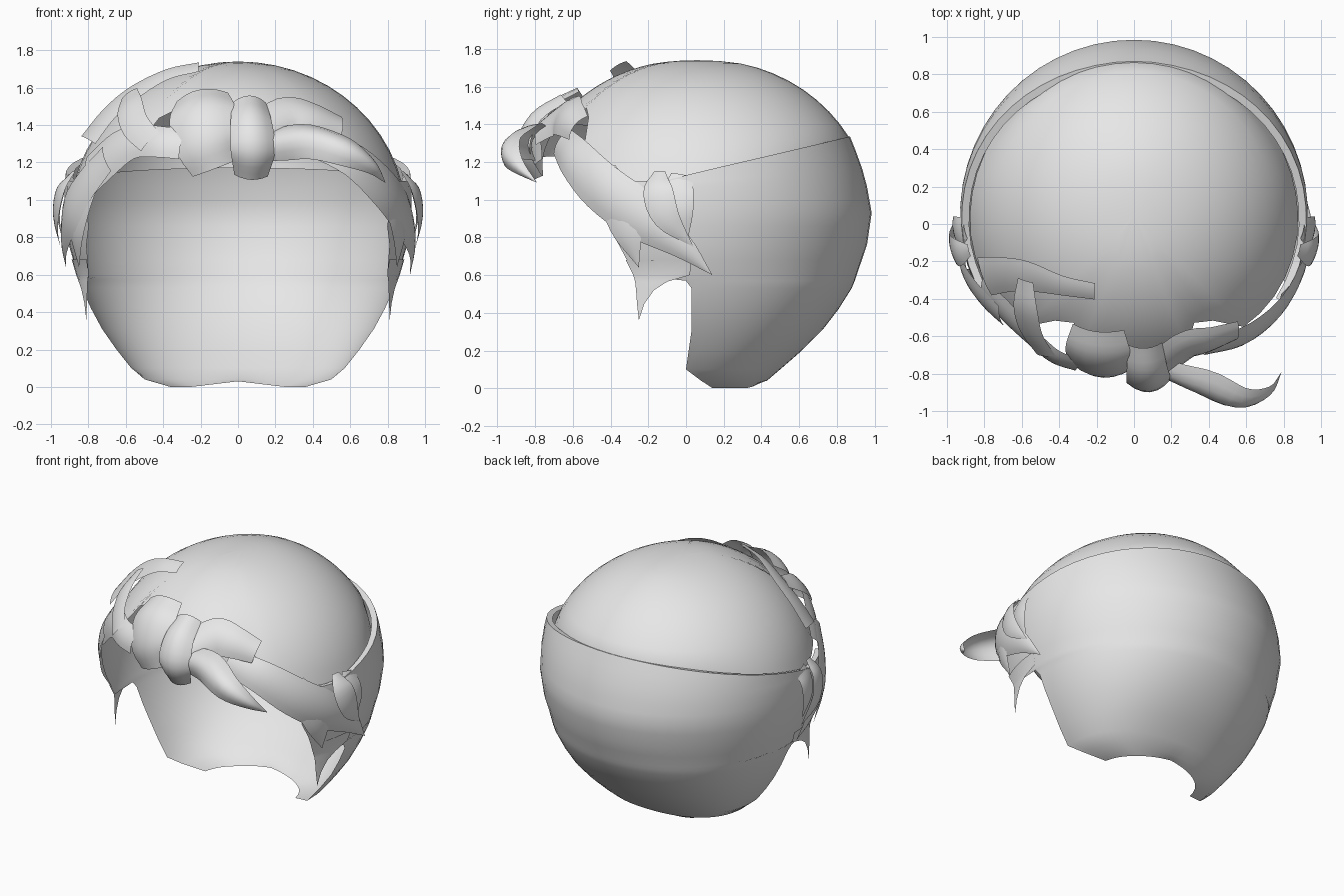
import bpy, bmesh, math
from mathutils import Vector

cube = bpy.data.objects.get("Cube")
if cube:
    bpy.data.objects.remove(cube)

hair = bpy.data.materials.new("light grey hair")
hair.use_nodes = True
GREY = (0.8, 0.8, 0.8, 1)
hair.diffuse_color = GREY
hair.node_tree.nodes["Principled BSDF"].inputs["Base Color"].default_value = GREY
CENTRE = Vector((0, 0.1, 0.9))


def lerp_table(table, key):
    """Straight-line lookup in rows that start with a rising key."""
    if key <= table[0][0]:
        return table[0][1:]
    for a, b in zip(table, table[1:]):
        if key <= b[0]:
            t = (key - a[0]) / (b[0] - a[0])
            return [p + (q - p) * t for p, q in zip(a[1:], b[1:])]
    return table[-1][1:]


def grid_object(name, rows, closed=False):
    """Skin rows of points with quads, facing away from the head centre."""
    bm = bmesh.new()
    vs = [[bm.verts.new(p) for p in row] for row in rows]
    n = len(rows[0])
    for lower, upper in zip(vs, vs[1:]):
        for i in range(n if closed else n - 1):
            j = (i + 1) % n
            bm.faces.new((lower[i], lower[j], upper[j], upper[i]))
    bmesh.ops.remove_doubles(bm, verts=bm.verts, dist=0.0005)
    bm.normal_update()
    if sum(f.normal.dot(f.calc_center_median() - CENTRE) for f in bm.faces) < 0:
        bmesh.ops.reverse_faces(bm, faces=bm.faces)
    mesh = bpy.data.meshes.new(name)
    bm.to_mesh(mesh)
    bm.free()
    mesh.materials.append(hair)
    obj = bpy.data.objects.new(name, mesh)
    bpy.context.collection.objects.link(obj)
    bpy.ops.object.select_all(action='DESELECT')
    obj.select_set(True)
    bpy.context.view_layer.objects.active = obj
    bpy.ops.object.shade_smooth_by_angle(angle=math.radians(50))


# Level sections of the back hair: height, half width, back reach
SECTION = [(0, .37, .38), (.04, .5, .43), (.1, .57, .5), (.2, .65, .615),
           (.35, .755, .765), (.54, .84, .885), (.76, .905, .96), (.93, .93, .985),
           (1.07, .93, .96), (1.2, .915, .925), (1.33, .89, .87)]
# Front edge of the back hair: height, y
FRONT = [(0, .14), (.04, .08), (.1, 0), (.31, .03), (.53, .03), (.57, 0),
         (.6, -.27), (.86, -.41), (1.08, -.42)]
MID = 0.05


def rim(y):
    return 1.1 + 0.23 * max(0, (y + .1) / .97) ** 0.9


def on_shell(y, z, side, lift=0.0):
    w, b = lerp_table(SECTION, z)
    s = max(-1, min(1, (y - MID) / (b - MID)))
    return side * (w * math.sqrt(1 - s * s) + lift)


# Back hair: open in front, with a raised neckline and a slanted top rim
COLS = 36
rows = []
for z in (0, .04, .1, .2, .31, .42, .53, .57, .6, .68, .76, .86, .93, 1.0, 1.07):
    w, b = lerp_table(SECTION, z)
    f = lerp_table(FRONT, z)[0]
    start = math.asin(max(-.95, (f - MID) / (b - MID)))
    row = []
    for i in range(COLS + 1):
        a = start + (math.pi - 2 * start) * i / COLS
        full = 1 + .05 * max(0, 1 - z / .7) * math.sin(2 * a) ** 2
        x = w * full * math.cos(a)
        dip = .03 * max(0, 1 - abs(x) / .25) if z == 0 else 0
        row.append((x, MID + (b - MID) * full * math.sin(a), z + dip))
    rows.append(row)
base = rows[-1]
for k, inset in ((.35, 0), (.7, 0), (1, 0), (1, .04)):
    row = []
    for x, y, z in base:
        top = z + (rim(y * .93) - z) * k
        w, b = lerp_table(SECTION, top)
        w0, b0 = lerp_table(SECTION, z)
        row.append((x * (w - inset) / w0,
                    MID + (y - MID) * (b - inset - MID) / (b0 - MID), top - inset * .2))
    rows.append(row)
grid_object("back_hair", rows)

# Crown dome: front edge rises to a fringe line with a notch either side,
# and its back edge tucks inside the back hair
AROUND, UP = 48, 12
rows = []
for k in range(UP + 1):
    row = []
    for i in range(AROUND):
        a = 2 * math.pi * i / AROUND
        s = math.sin(a)
        if s < 0:
            low = 1.07 + .37 * max(0, -s - .1) ** 2.2 / .8
            if s < -.7 and .45 < abs(math.cos(a)) < .65:
                low += .16
        else:
            low = rim(s * .87) - .04 - .12 * s
        start = math.asin((low - .9) / .84)
        phi = start + (math.pi / 2 - start) * k / UP
        c = math.cos(phi)
        cy = .06 + .05 * s * min(1, c * 5)
        reach = min(c, .87) if s > 0 else c
        row.append((.9 * c * math.cos(a), cy + .88 * reach * s, .9 + .84 * math.sin(phi)))
    rows.append(row)
grid_object("crown", rows, closed=True)


def lock(name, path, bulge=0.35, steps=4, across=6):
    """Curved lock of hair along x, y, z, half-width points."""
    pts = [Vector(p) for p in path]
    pts = [pts[0] * 2 - pts[1]] + pts + [pts[-1] * 2 - pts[-2]]
    spine = []
    for a, b, c, d in zip(pts, pts[1:], pts[2:], pts[3:]):
        for k in range(steps):
            t = k / steps
            spine.append(.5 * (2 * b + (c - a) * t + (2 * a - 5 * b + 4 * c - d) * t * t
                               + (3 * b - a - 3 * c + d) * t ** 3))
    spine.append(pts[-2])
    rows = []
    for i, p in enumerate(spine):
        tangent = (spine[min(i + 1, len(spine) - 1)] - spine[max(i - 1, 0)]).xyz.normalized()
        out = (p.xyz - CENTRE).normalized()
        side = tangent.cross(out).normalized()
        out = side.cross(tangent)
        w = max(p.w, 0)
        rows.append([p.xyz + side * w * (2 * j / across - 1)
                     + out * w * bulge * (1 - (2 * j / across - 1) ** 2)
                     for j in range(across + 1)])
    grid_object(name, rows)


# Fringe: centre knot with clumps on both sides
lock("fringe_knot", [(.06, -.64, 1.52, .09), (.07, -.78, 1.42, .11),
                     (.08, -.84, 1.27, .12), (.07, -.77, 1.13, .09)], .5)
lock("fringe_right_clump", [(-.19, -.55, 1.55, .14), (-.19, -.68, 1.46, .18),
                            (-.17, -.76, 1.31, .17), (-.12, -.76, 1.17, .13)])
lock("fringe_right_band", [(-.3, -.75, 1.3, .09), (-.42, -.71, 1.31, .09),
                           (-.54, -.61, 1.31, .1), (-.66, -.49, 1.25, .13),
                           (-.79, -.36, 1.13, .13)], .25)
lock("fringe_left_clump", [(.13, -.77, 1.36, .1), (.27, -.65, 1.44, .13),
                           (.4, -.62, 1.43, .11), (.55, -.57, 1.38, .08)])
lock("fringe_horn", [(.17, -.76, 1.29, .09), (.36, -.83, 1.31, .11),
                     (.56, -.92, 1.26, .09), (.71, -.89, 1.18, .045),
                     (.79, -.79, 1.09, 0)], .7)

# Long sweeping lock on the left side
lock("left_sweep", [(.38, -.66, 1.31, .08), (.6, -.59, 1.22, .11), (.77, -.45, 1.07, .13),
                    (.88, -.25, .92, .13), (.93, -.03, .76, .07), (.92, .14, .6, 0)], .25)

# Loose band lifting off the crown on the right
lock("right_crown_band", [(-.8, -.28, 1.32, .11), (-.69, -.27, 1.46, .1),
                          (-.56, -.28, 1.57, .09), (-.38, -.33, 1.67, .06),
                          (-.21, -.36, 1.71, .05)], .12)
lock("right_drop", [(-.58, -.3, 1.57, .05), (-.58, -.45, 1.5, .08),
                    (-.55, -.58, 1.4, .08), (-.47, -.7, 1.31, .07)], .15)
lock("right_sweep", [(-.7, -.5, 1.22, .09), (-.82, -.38, 1.07, .11),
                     (-.9, -.25, .92, .12), (-.93, -.08, .76, .06), (-.92, .05, .64, 0)], .2)

# Locks and pointed sideburns repeated on both sides
for side, word in ((1, "left"), (-1, "right")):
    def flip(path):
        return [(side * x, y, z, w) for x, y, z, w in path]
    lock(word + "_ear_lock", flip([(.9, -.02, 1.13, .06), (.94, -.04, 1.04, .08),
                                   (.96, -.02, .93, .06), (.94, .01, .79, 0)]), .15)
    lock(word + "_ear_curl", flip([(.88, -.14, 1.15, .03), (.95, -.15, 1.05, .08),
                                   (.975, -.1, .9, .07), (.95, .04, .75, 0)]), .15)
    lock(word + "_temple_lock", flip([(.76, -.43, 1.15, .07), (.83, -.37, 1.0, .1),
                                      (.865, -.31, .82, .08), (.85, -.25, .64, 0)]), .15)
    tip = []
    for z, front, back in ((.36, -.25, -.25), (.45, -.26, -.22), (.52, -.265, -.17),
                           (.565, -.27, -.1), (.6, -.28, .02), (.68, -.32, .03)):
        ys = [front + (back - front) * i / 5 for i in range(6)]
        tip.append([(on_shell(y, max(z, .6), side, .008), y, z) for y in ys])
    grid_object(word + "_sideburn", tip)
